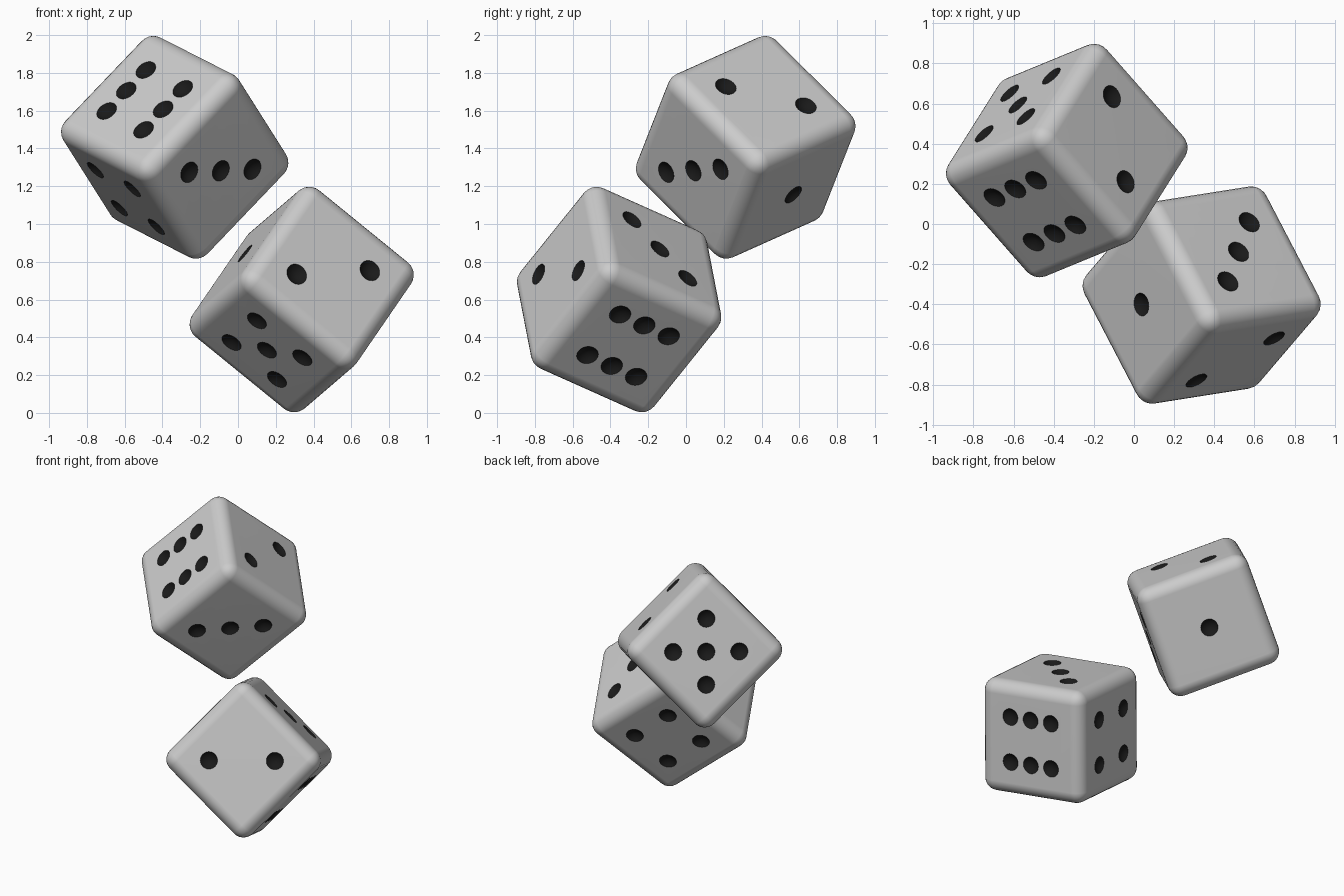
import bpy, bmesh, math
from mathutils import Matrix, Vector

if "Cube" in bpy.data.objects:
    bpy.data.objects.remove(bpy.data.objects["Cube"])

H = 0.39        # half edge of a die
R = 0.087       # edge rounding
D = 0.156       # pip spacing
PIP_R = 0.058   # pip rim radius
BALL_R = 0.075  # radius of the ball that hollows a pip

black = bpy.data.materials.new("pip_black")
black.diffuse_color = (0.01, 0.01, 0.01, 1)
black.use_nodes = True
black.node_tree.nodes["Principled BSDF"].inputs["Base Color"].default_value = black.diffuse_color

# Pip layout: (face normal, u axis, v axis, pip positions in units of D)
X, Y, Z = Vector((1, 0, 0)), Vector((0, 1, 0)), Vector((0, 0, 1))
corners = [(-1, -1), (-1, 1), (1, -1), (1, 1)]
faces = [
    (-Z, X, Y, [(0, 0)]),
    (Y, X, Z, [(1, 1), (-1, -1)]),
    (X, Y, Z, [(1, -1), (0, 0), (-1, 1)]),
    (-Y, X, Z, corners),
    (-X, Y, Z, corners + [(0, 0)]),
    (Z, X, Y, corners + [(-1, 0), (1, 0)]),
]


def add_object(name, bm, matrix):
    mesh = bpy.data.meshes.new(name)
    bm.to_mesh(mesh)
    bm.free()
    mesh.materials.append(None)
    mesh.materials.append(black)
    ob = bpy.data.objects.new(name, mesh)
    ob.matrix_world = matrix
    bpy.context.collection.objects.link(ob)
    return ob


def make_die(name, center, three, two):
    # Orientation from the normals of the three and two faces
    x = Vector(three).normalized()
    y = Vector(two)
    y = (y - x * y.dot(x)).normalized()
    rot = Matrix((x, y, x.cross(y))).transposed().to_4x4()
    matrix = Matrix.Translation(center) @ rot

    # Rounded cube
    bm = bmesh.new()
    bmesh.ops.create_cube(bm, size=2 * H)
    bmesh.ops.bevel(bm, geom=bm.edges[:], offset=R, segments=6, profile=0.5,
                    affect='EDGES', clamp_overlap=True)
    die = add_object(name, bm, matrix)

    # Balls that hollow out the pips
    bm = bmesh.new()
    lift = H + math.sqrt(BALL_R ** 2 - PIP_R ** 2)
    for n, u, v, spots in faces:
        turn = n.to_track_quat('Z', 'Y').to_matrix().to_4x4()
        for a, b in spots:
            pos = n * lift + (u * a + v * b) * D
            bmesh.ops.create_uvsphere(bm, u_segments=32, v_segments=24, radius=BALL_R,
                                      matrix=Matrix.Translation(pos) @ turn)
    for f in bm.faces:
        f.material_index = 1
    cutter = add_object(name + "_pip_cutter", bm, matrix)
    cutter.hide_render = True
    cutter.hide_viewport = True

    cut = die.modifiers.new("pips", 'BOOLEAN')
    cut.operation = 'DIFFERENCE'
    cut.solver = 'EXACT'
    cut.object = cutter

    # Bake the cut, then shade smooth with sharp pip rims
    bpy.context.view_layer.update()
    deps = bpy.context.evaluated_depsgraph_get()
    mesh = bpy.data.meshes.new_from_object(die.evaluated_get(deps))
    die.modifiers.clear()
    die.data = mesh
    bpy.data.objects.remove(cutter)
    bpy.ops.object.select_all(action='DESELECT')
    die.select_set(True)
    bpy.context.view_layer.objects.active = die
    bpy.ops.object.shade_smooth_by_angle(angle=math.radians(35))
    weighted = die.modifiers.new("flat_sides", 'WEIGHTED_NORMAL')
    weighted.keep_sharp = True


make_die("upper_die", (-0.335, 0.316, 1.406), (0.627, -0.712, -0.319), (0.661, 0.277, 0.697))
make_die("lower_die", (0.337, -0.354, 0.600), (0.471, 0.552, 0.686), (0.434, -0.824, 0.374))
